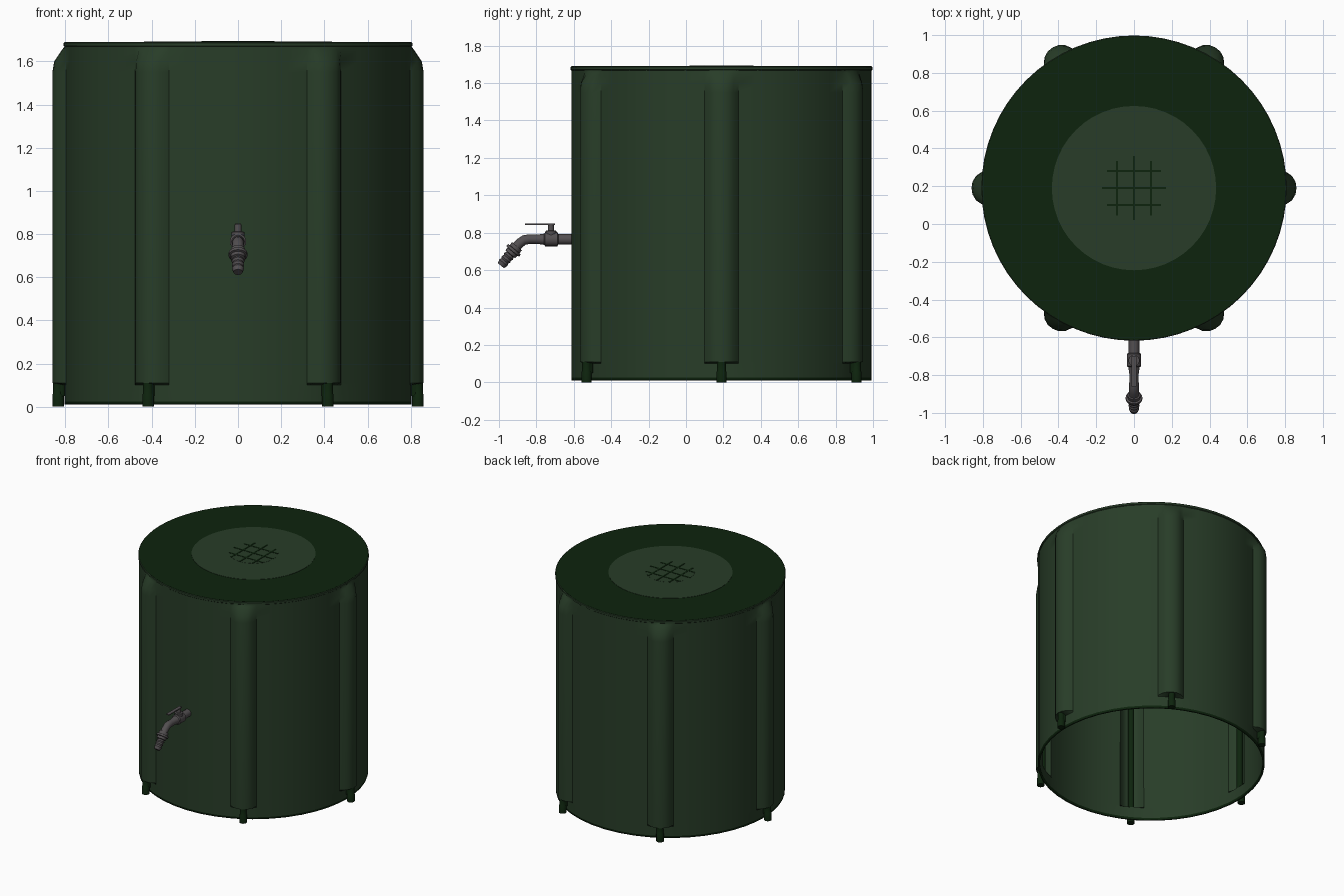
import bpy, bmesh, math
from mathutils import Vector

if "Cube" in bpy.data.objects:
    bpy.data.objects.remove(bpy.data.objects["Cube"])

CY = 0.19            # tank axis
R, TOP = 0.803, 1.69


def material(name, rgb):
    m = bpy.data.materials.new(name)
    m.use_nodes = True
    m.diffuse_color = (*rgb, 1)
    m.node_tree.nodes["Principled BSDF"].inputs["Base Color"].default_value = (*rgb, 1)
    return m


fabric = material("green fabric", (0.021, 0.046, 0.021))
dark = material("dark green", (0.004, 0.017, 0.004))
metal = material("grey tap", (0.085, 0.077, 0.081))


def finish(bm, name, *mats):
    bmesh.ops.recalc_face_normals(bm, faces=bm.faces[:])
    mesh = bpy.data.meshes.new(name)
    bm.to_mesh(mesh)
    bm.free()
    ob = bpy.data.objects.new(name, mesh)
    bpy.context.collection.objects.link(ob)
    for m in mats:
        mesh.materials.append(m)
    bpy.ops.object.select_all(action='DESELECT')
    ob.select_set(True)
    bpy.context.view_layer.objects.active = ob
    bpy.ops.object.shade_smooth_by_angle(angle=math.radians(32))
    return ob


def loft(bm, rings, caps=True):
    """Skin a list of closed rings of points."""
    loops = [[bm.verts.new(p) for p in ring] for ring in rings]
    n = len(loops[0])
    for a, b in zip(loops, loops[1:]):
        for i in range(n):
            j = (i + 1) % n
            bm.faces.new((a[i], a[j], b[j], b[i]))
    if caps:
        bm.faces.new(loops[0])
        bm.faces.new(loops[-1])


def turned(name, origin, axis, profile, mat, sides=16):
    """Turned solid: profile holds (distance along axis, radius)."""
    origin = Vector(origin)
    turn = Vector((0, 0, 1)).rotation_difference(Vector(axis).normalized())
    rings = []
    for d, r in profile:
        rings.append([origin + turn @ Vector((r * math.cos(2 * math.pi * i / sides),
                                              r * math.sin(2 * math.pi * i / sides), d))
                      for i in range(sides)])
    bm = bmesh.new()
    loft(bm, rings)
    return finish(bm, name, mat)


def box(name, centre, size, mat):
    bm = bmesh.new()
    bmesh.ops.create_cube(bm, size=1)
    bmesh.ops.scale(bm, vec=size, verts=bm.verts[:])
    bmesh.ops.translate(bm, vec=centre, verts=bm.verts[:])
    return finish(bm, name, mat)


# Fabric wall, swelling outward into six pole pockets
sector = [(-6.5, 0), (-4.4, 0.036), (-2.2, 0.053), (0, 0.057), (2.2, 0.053),
          (4.4, 0.036), (6.5, 0), (14, 0), (22, 0), (30, 0), (38, 0), (46, 0)]
levels = [(0.01, 0), (0.025, 0), (0.1, 0), (0.11, 1), (1.55, 1), (1.6, 0.85),
          (1.655, 0.2), (1.67, 0), (TOP - 0.004, 0)]
rings = []
for z, swell in levels:
    ring = []
    for k in range(6):
        for deg, out in sector:
            a = math.radians(60 * k + deg)
            r = R + out * swell
            ring.append((r * math.cos(a), CY + r * math.sin(a), z))
    rings.append(ring)
bm = bmesh.new()
loft(bm, rings, caps=False)
for f in bm.faces:
    f.material_index = int(f.calc_center_median().z < 0.025)
wall = finish(bm, "tank_wall", fabric, dark)
shell = wall.modifiers.new("thickness", 'SOLIDIFY')
shell.thickness = 0.014
shell.offset = -1

# Lid with its rim, filter cover and strainer
turned("lid_rim", (0, CY, 0), (0, 0, 1),
       [(1.668, R), (1.672, 0.808), (1.685, 0.808), (1.689, 0.804)], fabric, 64)
turned("lid", (0, CY, 0), (0, 0, 1), [(1.684, 0.8), (TOP, 0.803)], dark, 64)
turned("filter_cover", (0, CY, 0), (0, 0, 1), [(1.688, 0.435), (1.692, 0.435)], fabric, 48)
turned("strainer_panel", (0, CY, 0), (0, 0, 1), [(1.69, 0.17), (1.693, 0.17)], fabric, 32)
for i in (-1, 0, 1):
    off = i * 0.09
    chord = 2 * math.sqrt(0.17 ** 2 - off ** 2)
    box("strainer_bar_lengthwise", (off, CY, 1.693), (0.012, chord, 0.004), dark)
    box("strainer_bar_crosswise", (0, CY + off, 1.693), (chord, 0.012, 0.004), dark)

# Support poles and feet
for k in range(6):
    a = math.radians(60 * k)
    foot = (0.833 * math.cos(a), CY + 0.833 * math.sin(a), 0)
    pole = (0.818 * math.cos(a), CY + 0.818 * math.sin(a), 0)
    turned("support_pole", pole, (0, 0, 1), [(0.05, 0.022), (1.55, 0.022)], dark, 12)
    turned("pole_foot", foot, (0, 0, 1),
           [(0, 0.027), (0.055, 0.027), (0.06, 0.024), (0.112, 0.024)], dark, 12)

# Tap: pipe with valve body, bent spout, stem and lever
Z = 0.765
turned("tap_pipe", (0, CY - R + 0.02, Z), (0, -1, 0),
       [(0, 0.028), (0.09, 0.028), (0.095, 0.038), (0.16, 0.038), (0.165, 0.03),
        (0.2, 0.025), (0.26, 0.025)], metal)
spout = Vector((0, -0.64, -0.77))
bend = [Vector((0, -0.84, Z)), Vector((0, -0.865, Z - 0.004)), Vector((0, -0.89, Z - 0.022)),
        Vector((0, -0.91, Z - 0.045))]
tilts = [0, 17, 35, 50]
bm = bmesh.new()
rings = []
for p, t in zip(bend, tilts):
    up = Vector((0, -math.sin(math.radians(t)), math.cos(math.radians(t))))
    rings.append([p + 0.026 * (Vector((1, 0, 0)) * math.cos(2 * math.pi * i / 16)
                               + up * math.sin(2 * math.pi * i / 16)) for i in range(16)])
loft(bm, rings)
finish(bm, "tap_elbow", metal)
turned("tap_spout", bend[-1], spout,
       [(-0.01, 0.034), (0.01, 0.034), (0.012, 0.044), (0.026, 0.044), (0.028, 0.034),
        (0.045, 0.034), (0.048, 0.024), (0.06, 0.03), (0.07, 0.024), (0.082, 0.029),
        (0.092, 0.023), (0.104, 0.028), (0.125, 0.021)], metal)
turned("tap_stem", (0, -0.722, Z), (0, 0, 1),
       [(0, 0.03), (0.045, 0.03), (0.047, 0.016), (0.08, 0.016)], metal, 12)
box("tap_lever", (0, -0.78, 0.845), (0.026, 0.16, 0.006), metal)
